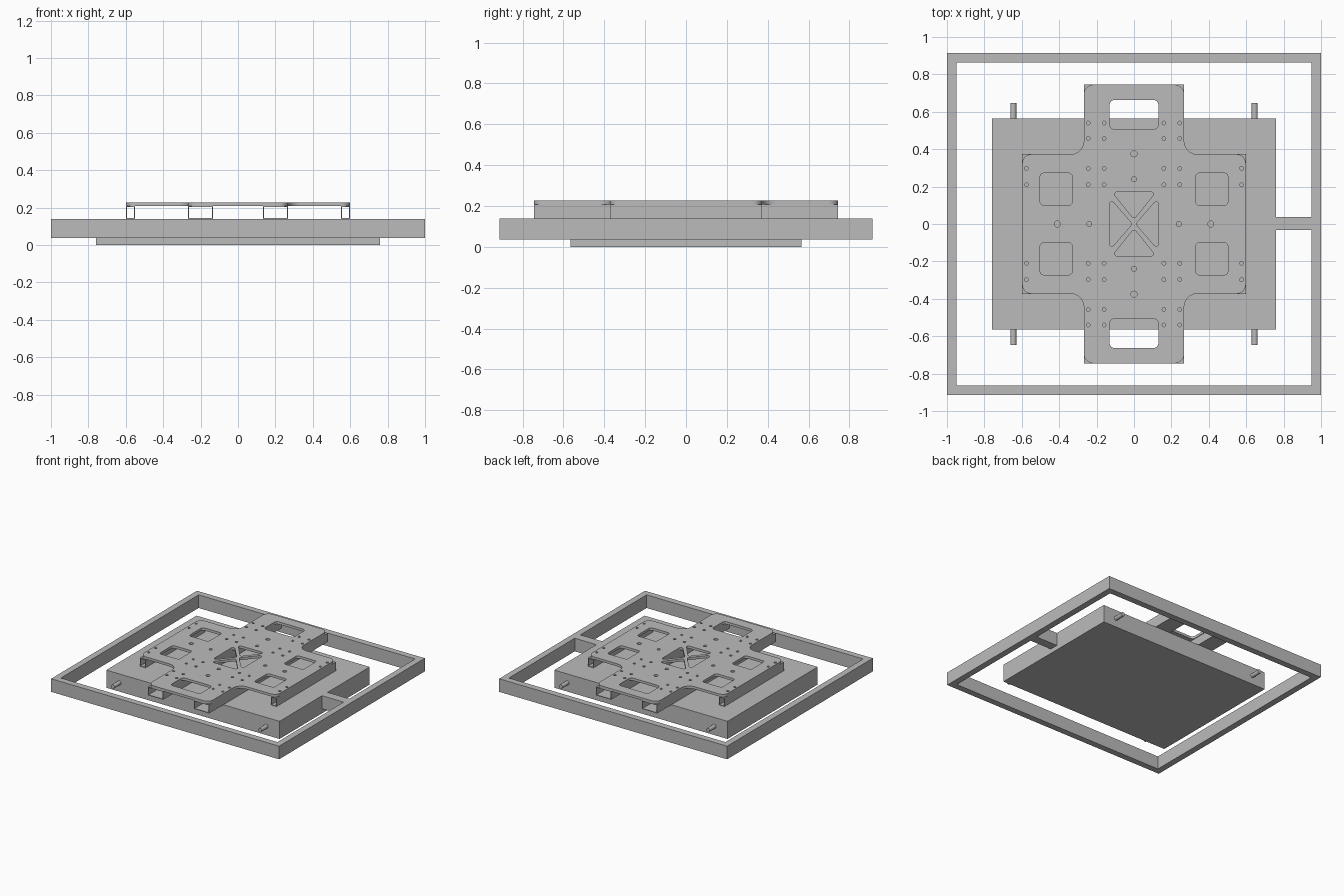
import bpy
from math import pi, tan, cos, sin
from mathutils import Vector

cube = bpy.data.objects.get("Cube")
if cube:
    bpy.data.objects.remove(cube, do_unlink=True)

GREY = (0.5, 0.5, 0.5, 1)
grey = bpy.data.materials.new("plain grey metal")
grey.use_nodes = True
grey.diffuse_color = GREY
grey.node_tree.nodes["Principled BSDF"].inputs["Base Color"].default_value = GREY


def rect(x0, x1, y0, y1):
    return [(x0, y0), (x1, y0), (x1, y1), (x0, y1)]


def circle(x, y, r, n=16):
    return [(x + r * cos(2 * pi * i / n), y + r * sin(2 * pi * i / n)) for i in range(n)]


def fillet(points, radii, steps=6):
    """Round the corners of a polygon; radii is one value or one per corner."""
    pts = [Vector(p) for p in points]
    if not isinstance(radii, list):
        radii = [radii] * len(pts)
    out = []
    for i, p in enumerate(pts):
        a = (pts[i - 1] - p).normalized()
        b = (pts[(i + 1) % len(pts)] - p).normalized()
        half = a.angle(b) / 2
        r = radii[i]
        centre = p + (a + b).normalized() * (r / sin(half))
        u = p + a * (r / tan(half)) - centre
        v = p + b * (r / tan(half)) - centre
        sweep = u.angle(v)
        for k in range(steps + 1):
            t = k / steps
            w = (u * sin((1 - t) * sweep) + v * sin(t * sweep)) / sin(sweep)
            out.append(tuple(centre + w))
    return out


def extrude(name, loops, low, high, along_y=False):
    """Fill the loops (inner loops become holes) and extrude them."""
    curve = bpy.data.curves.new(name, "CURVE")
    curve.dimensions = "2D"
    curve.fill_mode = "BOTH"
    curve.extrude = (high - low) / 2
    for loop in loops:
        spline = curve.splines.new("POLY")
        spline.points.add(len(loop) - 1)
        for point, (x, y) in zip(spline.points, loop):
            point.co = (x, y, 0, 1)
        spline.use_cyclic_u = True
    obj = bpy.data.objects.new(name, curve)
    bpy.context.collection.objects.link(obj)
    middle = (low + high) / 2
    obj.location = (0, middle, 0) if along_y else (0, 0, middle)
    if along_y:
        obj.rotation_euler.x = pi / 2
    curve.materials.append(grey)
    bpy.ops.object.select_all(action="DESELECT")
    obj.select_set(True)
    bpy.context.view_layer.objects.active = obj
    bpy.ops.object.convert(target="MESH")
    bpy.ops.object.shade_smooth_by_angle(angle=pi / 6)
    return obj


BASE_X, BASE_Y, DECK, PLATE_LOW, PLATE_TOP = 0.76, 0.565, 0.14, 0.208, 0.228
ARM_X, ARM_Y, WING_X, WING_Y = 0.268, 0.745, 0.598, 0.373
SIGNS = (-1, 1)

# Base block, surrounding frame and the bar joining them
extrude("base_block", [rect(-BASE_X, BASE_X, -BASE_Y, BASE_Y)], 0, DECK)
extrude("outer_frame", [rect(-1, 1, -0.913, 0.913), rect(-0.95, 0.95, -0.863, 0.863)], 0.036, DECK)
extrude("frame_bar", [rect(BASE_X, 0.95, -0.033, 0.037)], 0.036, DECK)

# Round pegs on the front and back of the base
for side in SIGNS:
    for end in SIGNS:
        low, high = sorted((end * BASE_Y, end * 0.647))
        extrude("peg", [circle(side * 0.645, 0.07, 0.016)], low, high, along_y=True)

# Hollow rails between the base and the top plate
for side in SIGNS:
    for name, inner, outer, length in (("long_rail", 0.135, ARM_X, ARM_Y),
                                       ("short_rail", 0.55, WING_X, WING_Y)):
        x0, x1 = sorted((side * inner, side * outer))
        wall = 0.005
        extrude(name, [rect(x0, x1, DECK, PLATE_LOW),
                       rect(x0 + wall, x1 - wall, DECK + wall, PLATE_LOW - wall)],
                -length, length, along_y=True)

# Cross-shaped top plate outline
quarter = [(WING_X, WING_Y), (ARM_X, WING_Y), (ARM_X, ARM_Y)]
cross = (quarter + [(-x, y) for x, y in reversed(quarter)]
         + [(-x, -y) for x, y in quarter] + [(x, -y) for x, y in reversed(quarter)])
loops = [fillet(cross, [0.05, 0.07, 0.05] * 4)]

# Central triangular cut-outs and the two handle slots
for s in SIGNS:
    loops.append(fillet([(0, s * 0.026), (0.118, s * 0.172), (-0.118, s * 0.172)], 0.014))
    loops.append(fillet([(s * 0.01, 0), (s * 0.132, 0.142), (s * 0.132, -0.142)], 0.014))
    y0, y1 = sorted((s * 0.507, s * 0.663))
    loops.append(fillet(rect(-0.13, 0.13, y0, y1), 0.025))
    # Larger holes along the centre lines
    loops += [circle(0, s * 0.375, 0.016), circle(0, s * 0.24, 0.013),
              circle(s * 0.41, 0, 0.016), circle(s * 0.24, 0, 0.013)]

# Square windows and bolt holes in each quarter
for sx in SIGNS:
    for sy in SIGNS:
        x0, x1 = sorted((sx * 0.33, sx * 0.502))
        y0, y1 = sorted((sy * 0.1, sy * 0.272))
        loops.append(fillet(rect(x0, x1, y0, y1), 0.02))
        for x in (0.16, 0.245):
            for y in (0.21, 0.297, 0.457, 0.54):
                loops.append(circle(sx * x, sy * y, 0.01, 12))
        for y in (0.21, 0.297):
            loops.append(circle(sx * 0.575, sy * y, 0.01, 12))
extrude("top_plate", loops, PLATE_LOW, PLATE_TOP)
